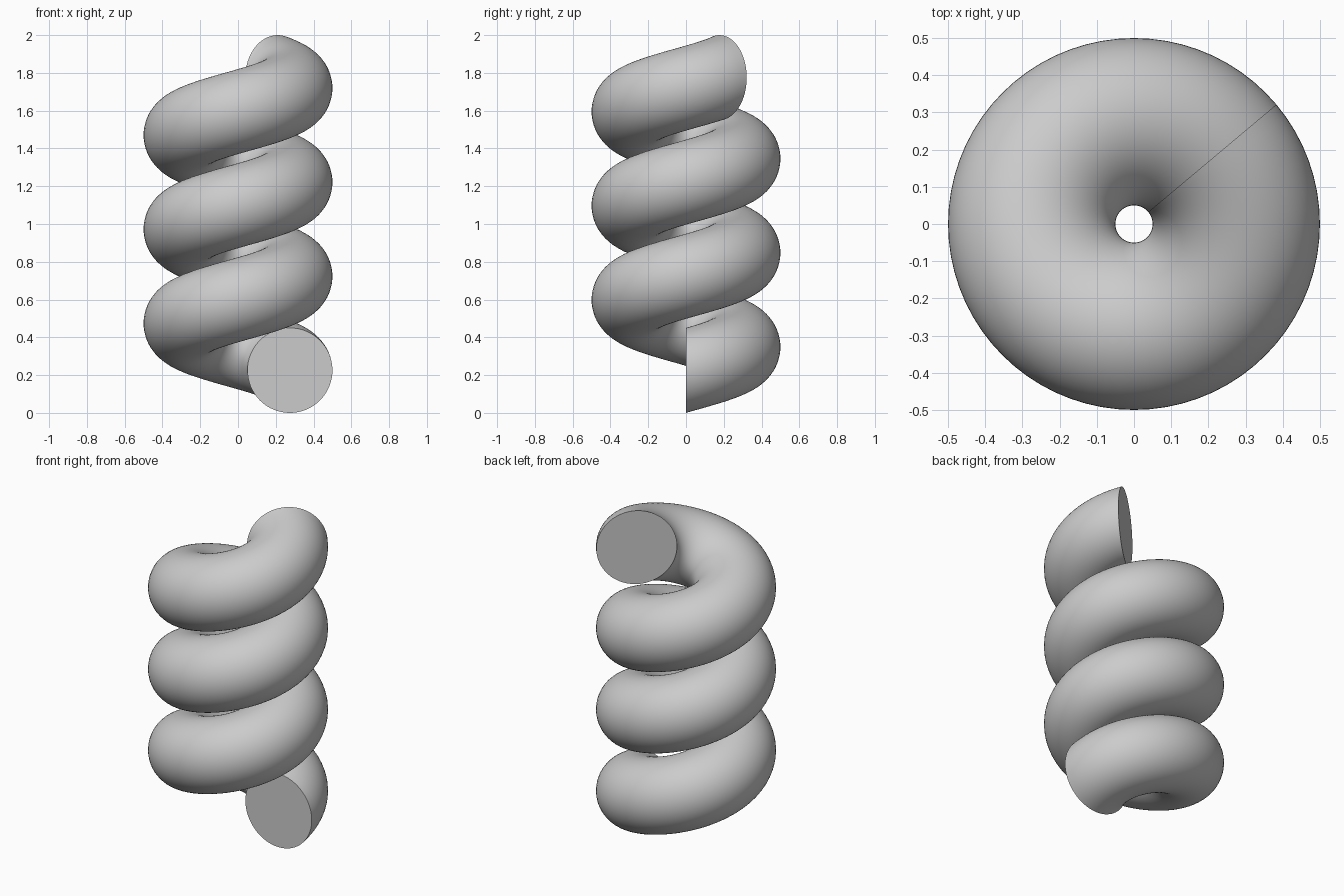
import bpy, bmesh
from math import radians, cos, sin, tau
from mathutils import Vector

cube = bpy.data.objects.get("Cube")
if cube:
    bpy.data.objects.remove(cube, do_unlink=True)

# Coil dimensions
TUBE = 0.225
RADIUS = 0.275
SWEEP = radians(1120)
RISE = 2 - 2 * TUBE
SIDES = 64
STEPS = 224

# Plain grey
grey = bpy.data.materials.new("plain grey")
grey.use_nodes = True
colour = (0.6, 0.6, 0.6, 1)
grey.diffuse_color = colour
grey.node_tree.nodes["Principled BSDF"].inputs["Base Color"].default_value = colour

# Upright circular section, swept up around the z axis
bm = bmesh.new()
ring = [bm.verts.new((RADIUS + TUBE * cos(tau * i / SIDES), 0,
                      TUBE + TUBE * sin(tau * i / SIDES))) for i in range(SIDES)]
edges = [bm.edges.new((ring[i - 1], ring[i])) for i in range(SIDES)]
swept = bmesh.ops.spin(bm, geom=ring + edges, cent=(0, 0, 0), axis=(0, 0, 1),
                       dvec=Vector((0, 0, RISE / STEPS)), angle=SWEEP, steps=STEPS)

# Flat end caps
open_edges = [e for e in bm.edges if e.is_boundary]
bmesh.ops.holes_fill(bm, edges=open_edges, sides=0)
bmesh.ops.recalc_face_normals(bm, faces=bm.faces)

mesh = bpy.data.meshes.new("coil")
bm.to_mesh(mesh)
bm.free()
mesh.materials.append(grey)
coil = bpy.data.objects.new("coil", mesh)
bpy.context.collection.objects.link(coil)

# Smooth tube with crisp cap rims
bpy.ops.object.select_all(action='DESELECT')
coil.select_set(True)
bpy.context.view_layer.objects.active = coil
bpy.ops.object.shade_smooth_by_angle(angle=radians(30))
